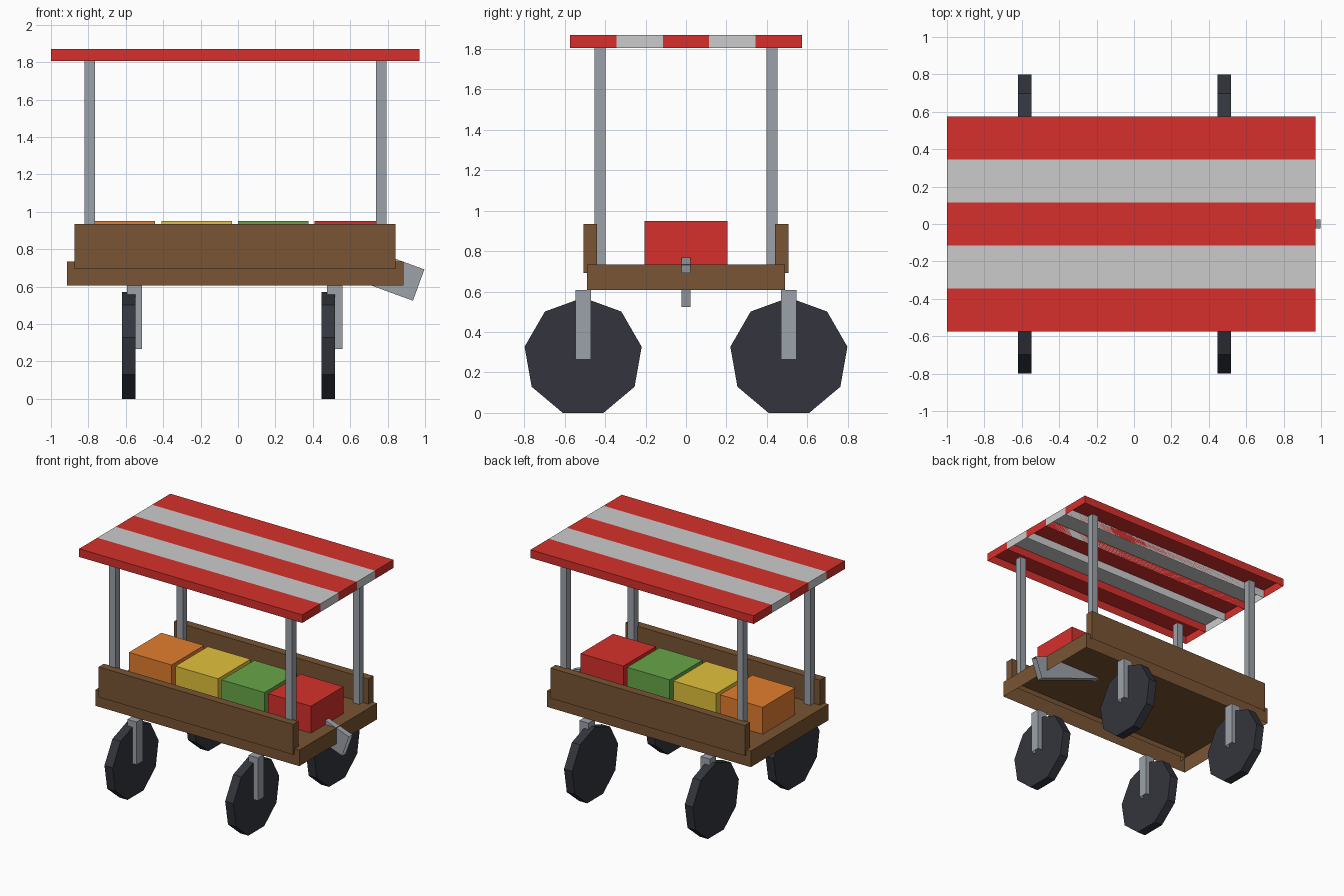
import bpy, bmesh
from math import radians, sin, cos, pi
from mathutils import Matrix, Vector

if "Cube" in bpy.data.objects:
    bpy.data.objects.remove(bpy.data.objects["Cube"])


def material(name, rgb):
    m = bpy.data.materials.new(name)
    m.diffuse_color = (*rgb, 1)
    m.use_nodes = True
    m.node_tree.nodes["Principled BSDF"].inputs["Base Color"].default_value = m.diffuse_color
    return m


RED = material("red", (0.67, 0.03, 0.025))
WHITE = material("off_white", (0.70, 0.70, 0.70))
WOOD = material("wood", (0.188, 0.089, 0.033))
METAL = material("metal", (0.335, 0.36, 0.40))
RUBBER = material("rubber", (0.033, 0.036, 0.047))
ORANGE = material("orange", (0.77, 0.21, 0.029))
YELLOW = material("yellow", (0.76, 0.535, 0.043))
GREEN = material("green", (0.137, 0.375, 0.064))


def finish(name, bm, mat):
    me = bpy.data.meshes.new(name)
    bm.to_mesh(me)
    bm.free()
    me.materials.append(mat)
    ob = bpy.data.objects.new(name, me)
    bpy.context.collection.objects.link(ob)
    return ob


def box(name, x, y, z, mat, matrix=None):
    """Box from (min, max) ranges, open on its underside."""
    bm = bmesh.new()
    bmesh.ops.create_cube(bm, size=1)
    bm.normal_update()
    under = [f for f in bm.faces if f.normal.z < -0.5]
    bmesh.ops.delete(bm, geom=under, context='FACES_ONLY')
    size = [b - a for a, b in (x, y, z)]
    mid = Vector([(a + b) / 2 for a, b in (x, y, z)])
    bm.transform(Matrix.Translation(mid) @ Matrix.Diagonal((*size, 1)))
    if matrix:
        bm.transform(matrix)
    return finish(name, bm, mat)


def around(c, half):
    return (c - half, c + half)


# Striped canopy
for i in range(5):
    y0 = -0.575 + 0.23 * i
    box(f"canopy_stripe_{i + 1}", (-1.0, 0.97), (y0, y0 + 0.23), (1.805, 1.87),
        WHITE if i % 2 else RED)

# Deck
box("deck", (-0.915, 0.885), (-0.49, 0.49), (0.607, 0.735), WOOD)

# Crates of produce
for i, (label, mat) in enumerate((("orange", ORANGE), ("yellow", YELLOW),
                                  ("green", GREEN), ("red", RED))):
    x0 = -0.82 + 0.41 * i
    box(f"{label}_crate", (x0, x0 + 0.377), (-0.205, 0.205), (0.735, 0.95), mat)


def wheel(name, x, y):
    r, n, half = 0.294, 9, 0.036
    bm = bmesh.new()
    rings = []
    for dx in (-half, half):
        rings.append([bm.verts.new((x + dx, y + r * sin(2 * pi * k / n),
                                    r * cos(pi / n) + r * cos(2 * pi * k / n)))
                      for k in range(n)])
    a, b = rings
    bm.faces.new(a)
    bm.faces.new(b[::-1])
    for k in range(n):
        j = (k + 1) % n
        bm.faces.new((a[k], b[k], b[j], a[j]))
    bmesh.ops.recalc_face_normals(bm, faces=bm.faces)
    finish(name, bm, RUBBER)


# Side boards, posts, wheels and their struts
for side, s in (("front", -1), ("back", 1)):
    box(f"{side}_side_board", (-0.875, 0.842), around(s * 0.474, 0.033), (0.693, 0.935), WOOD)
    for end, px, sx, wx in (("left", -0.793, -0.553, -0.584), ("right", 0.765, 0.518, 0.482)):
        box(f"{side}_{end}_post", around(px, 0.028), around(s * 0.425, 0.027), (0.735, 1.83), METAL)
        box(f"{side}_{end}_wheel_strut", around(sx, 0.041), around(s * 0.508, 0.039),
            (0.265, 0.607), METAL)
        wheel(f"{side}_{end}_wheel", wx, s * 0.509)

# Sloping push handle, open at its outer end, running up under the red crate
box("push_handle", (-0.089, 0.089), (-0.023, 0.023), (0, 0.62), METAL,
    Matrix.Translation((0.966, 0, 0.608)) @ Matrix.Rotation(radians(-70), 4, 'Y'))
